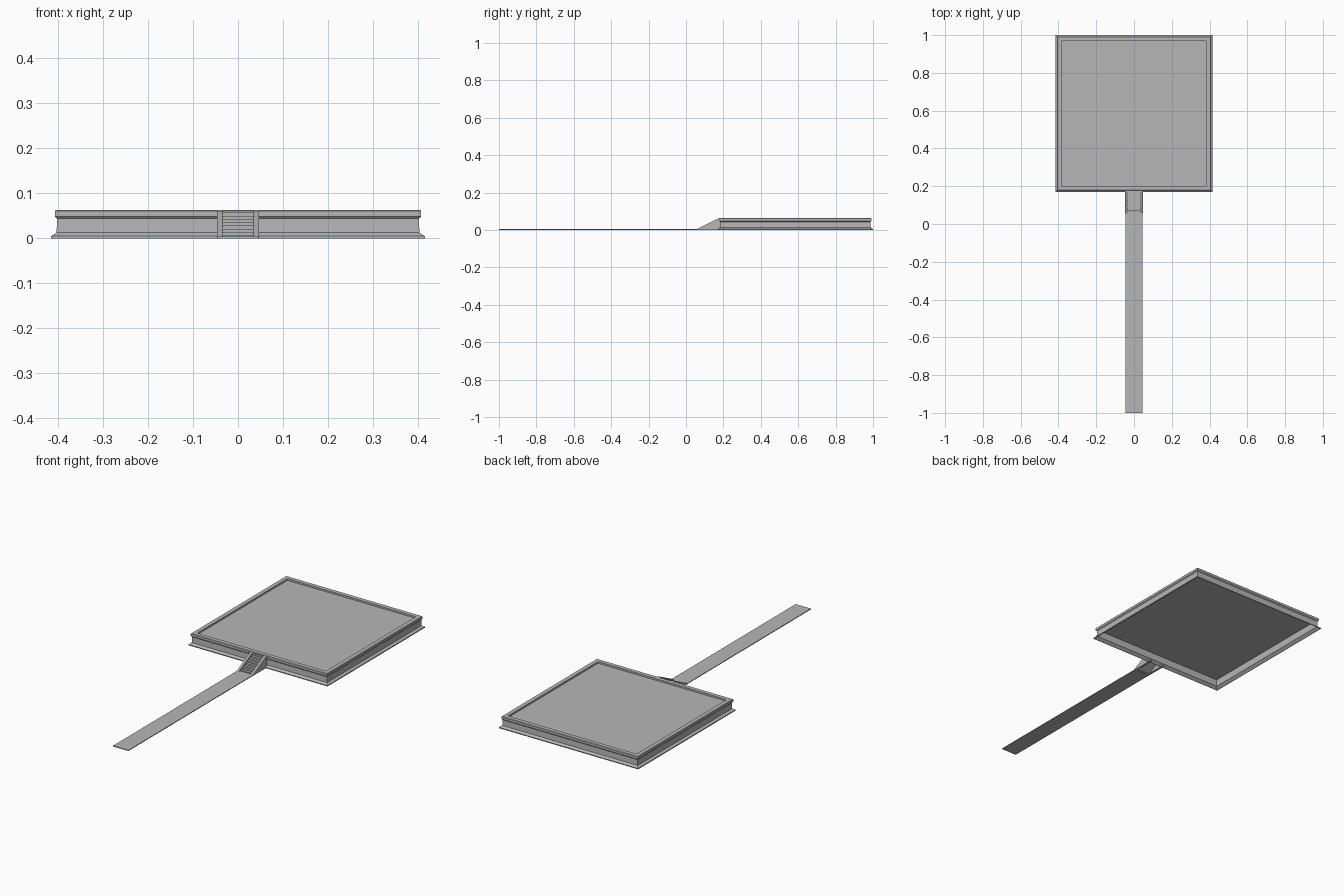
import bpy, bmesh

cube = bpy.data.objects.get("Cube")
if cube:
    bpy.data.objects.remove(cube, do_unlink=True)

grey = bpy.data.materials.new("stone grey")
grey.use_nodes = True
COLOUR = (0.47, 0.47, 0.47, 1)
grey.diffuse_color = COLOUR
grey.node_tree.nodes["Principled BSDF"].inputs["Base Color"].default_value = COLOUR

CENTRE_Y = 0.585
PATH_HALF = 0.046


def finish(name, bm):
    bmesh.ops.recalc_face_normals(bm, faces=bm.faces)
    mesh = bpy.data.meshes.new(name)
    bm.to_mesh(mesh)
    bm.free()
    mesh.materials.append(grey)
    obj = bpy.data.objects.new(name, mesh)
    bpy.context.collection.objects.link(obj)
    return obj


def box(name, x0, x1, y0, y1, z0, z1):
    extrude_x(name, [(y0, z0), (y1, z0), (y1, z1), (y0, z1)], x0, x1)


def extrude_x(name, profile, x0, x1):
    """Solid from a (y, z) outline stretched along x."""
    bm = bmesh.new()
    face = bm.faces.new([bm.verts.new((x0, y, z)) for y, z in profile])
    moved = bmesh.ops.extrude_face_region(bm, geom=[face], use_keep_orig=True)
    verts = [g for g in moved["geom"] if isinstance(g, bmesh.types.BMVert)]
    bmesh.ops.translate(bm, verts=verts, vec=(x1 - x0, 0, 0))
    return finish(name, bm)


def square_ring(name, profile):
    """Closed (half width, z) outline carried round a square."""
    bm = bmesh.new()
    loops = [[bm.verts.new((sx * h, CENTRE_Y + sy * h, z))
              for sx, sy in ((-1, -1), (1, -1), (1, 1), (-1, 1))]
             for h, z in profile]
    for i, lower in enumerate(loops):
        upper = loops[(i + 1) % len(loops)]
        for j in range(4):
            k = (j + 1) % 4
            bm.faces.new((lower[j], lower[k], upper[k], upper[j]))
    return finish(name, bm)


# Hollow plinth: flared foot, thin wall, overhanging lip and raised rim
square_ring("plinth_wall", [
    (0.415, 0), (0.415, 0.005), (0.403, 0.013), (0.402, 0.044),
    (0.407, 0.049), (0.407, 0.061), (0.405, 0.063), (0.383, 0.063),
    (0.383, 0.052), (0.398, 0.052), (0.398, 0.012), (0.411, 0.002)])

# Recessed floor
FLOOR = 0.399
box("plinth_floor", -FLOOR, FLOOR, CENTRE_Y - FLOOR, CENTRE_Y + FLOOR, 0.05, 0.054)

# Approach path
box("path", -PATH_HALF, PATH_HALF, -1, 0.065, 0, 0.004)

# Steps with a sloping underside
STEPS = 8
START, END, TOP = 0.07, 0.182, 0.057
run, rise = (END - START) / STEPS, TOP / STEPS
outline = [(START, 0)]
for i in range(STEPS):
    outline += [(START + i * run, (i + 1) * rise),
                (START + (i + 1) * run, (i + 1) * rise)]
outline += [(END, TOP - rise), (START + run, 0)]
extrude_x("steps", outline, -0.036, 0.036)

# Sloping side walls of the stair
slope = [(0.055, 0), (0.055, 0.004), (0.17, 0.061), (0.182, 0.061), (0.182, 0)]
for side, x0 in (("right", -0.047), ("left", 0.034)):
    extrude_x(side + "_stair_wall", slope, x0, x0 + 0.013)
